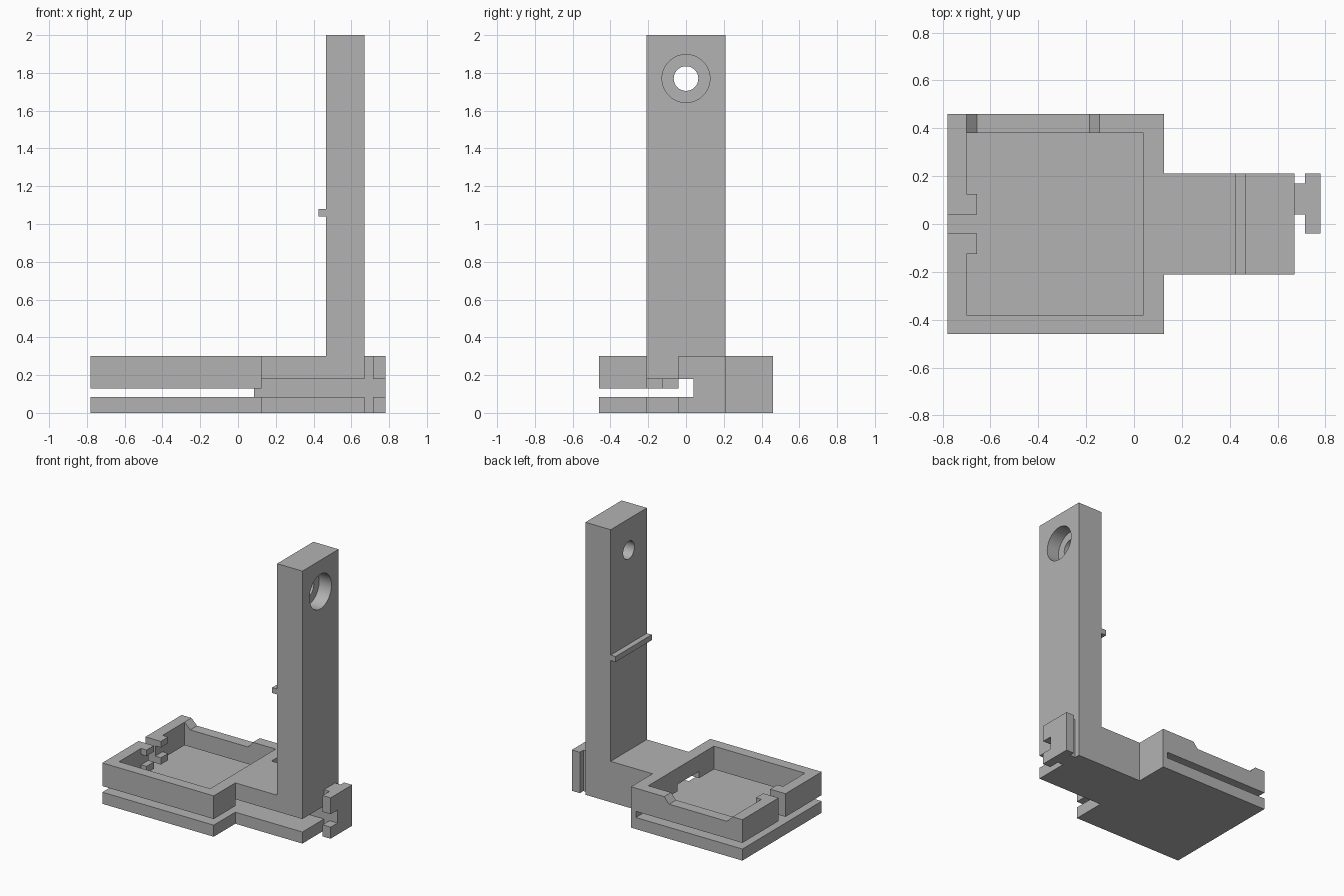
import bpy
from mathutils import Matrix

cube = bpy.data.objects.get("Cube")
if cube:
    bpy.data.objects.remove(cube, do_unlink=True)

grey = bpy.data.materials.new("plain_grey")
grey.use_nodes = True
colour = (0.45, 0.45, 0.45, 1)
grey.diffuse_color = colour
grey.node_tree.nodes["Principled BSDF"].inputs["Base Color"].default_value = colour


def finish(name, mesh):
    obj = bpy.data.objects.new(name, mesh)
    bpy.context.collection.objects.link(obj)
    mesh.materials.append(grey)
    return obj


def prism(name, outline, y0, y1):
    """Extrude an x-z outline (anticlockwise from the front) along y."""
    n = len(outline)
    verts = [(x, y, z) for y in (y0, y1) for x, z in outline]
    faces = [tuple(range(n)), tuple(reversed(range(n, 2 * n)))]
    faces += [(i, i + n, (i + 1) % n + n, (i + 1) % n) for i in range(n)]
    mesh = bpy.data.meshes.new(name)
    mesh.from_pydata(verts, [], faces)
    return finish(name, mesh)


def box(name, x, y, z):
    return prism(name, [(x[0], z[0]), (x[1], z[0]), (x[1], z[1]), (x[0], z[1])], *y)


def cylinder(name, radius, x0, x1, z):
    bpy.ops.mesh.primitive_cylinder_add(vertices=64, radius=radius, depth=x1 - x0)
    obj = bpy.context.object
    obj.name = name
    obj.data.transform(Matrix.Translation(((x0 + x1) / 2, 0, z)) @ Matrix.Rotation(1.5707963, 4, 'Y'))
    obj.data.materials.append(grey)
    return obj


def cut(target, *cutters):
    for cutter in cutters:
        mod = target.modifiers.new(cutter.name, 'BOOLEAN')
        mod.operation = 'DIFFERENCE'
        mod.solver = 'EXACT'
        mod.object = cutter
        cutter.hide_render = True
        cutter.hide_set(True)


SLAB, RIM, TOP = 0.085, 0.13, 0.30      # slab top, rim underside, rim top
CH = 0.18                               # channel ceiling
L, R = -0.78, 0.125                     # tray ends
IL, IR = -0.70, 0.04                    # cavity ends
OUT, INN, ARM = 0.46, 0.38, 0.21        # half depths
POST, END = 0.465, 0.67

# Lower slab under the tray and arm
box("tray_slab", (L, R), (-OUT, OUT), (0, SLAB))
box("arm_slab", (R, END), (-ARM, ARM), (0, SLAB))

# Solid spine joining the slab to the rim behind the channel
box("tray_spine", (SLAB, R), (0.04, OUT), (SLAB, CH))
box("arm_spine", (R, END), (0.04, ARM), (SLAB, CH))

# Raised tray rim
box("front_rim", (L, R), (-OUT, -INN), (RIM, TOP))
prism("back_rim", [(L, RIM), (R, RIM), (R, TOP), (-0.145, TOP), (-0.185, TOP - 0.045),
                   (-0.655, TOP - 0.045), (IL, TOP), (L, TOP)], INN, OUT)
box("inner_rim_front", (IR, R), (-INN, -ARM), (RIM, TOP))
box("inner_rim_middle", (IR, R), (-ARM, 0.04), (CH, TOP))
box("inner_rim_back", (IR, R), (0.04, INN), (RIM, TOP))

# Open end of the rim, with paired tabs beside the gap
for side, s in (("front", -1), ("back", 1)):
    def span(a, b):
        return tuple(sorted((s * a, s * b)))
    box("end_rim_" + side, (L, IL), span(0.04, INN), (RIM, TOP))
    box("upper_tab_" + side, (IL, -0.655), span(0.04, 0.125), (0.255, TOP))
    box("lower_tab_" + side, (IL, -0.655), span(0.04, 0.125), (RIM, CH))

# Arm deck over the channel, and the post
box("arm_deck", (R, END), (-ARM, ARM), (CH, TOP))
post = box("post", (POST, END), (-ARM, ARM), (TOP, 2.0))
cut(post, cylinder("through_hole_cutter", 0.065, 0.4, 0.75, 1.77),
    cylinder("counterbore_cutter", 0.127, END - 0.10, 0.75, 1.77))
bpy.context.view_layer.objects.active = post
for o in bpy.context.selected_objects:
    o.select_set(False)
post.select_set(True)
bpy.ops.object.shade_smooth_by_angle()
box("post_ledge", (0.425, POST), (-ARM, ARM), (1.04, 1.08))

# Hook on the outer end of the arm
box("hook_neck", (END, 0.715), (0.04, 0.17), (0, TOP))
hook = box("hook_plate", (0.715, 0.78), (-0.04, ARM), (0, TOP))
cut(hook, box("hook_notch_cutter", (0.7, 0.8), (-0.1, 0.04), (SLAB, CH)))
